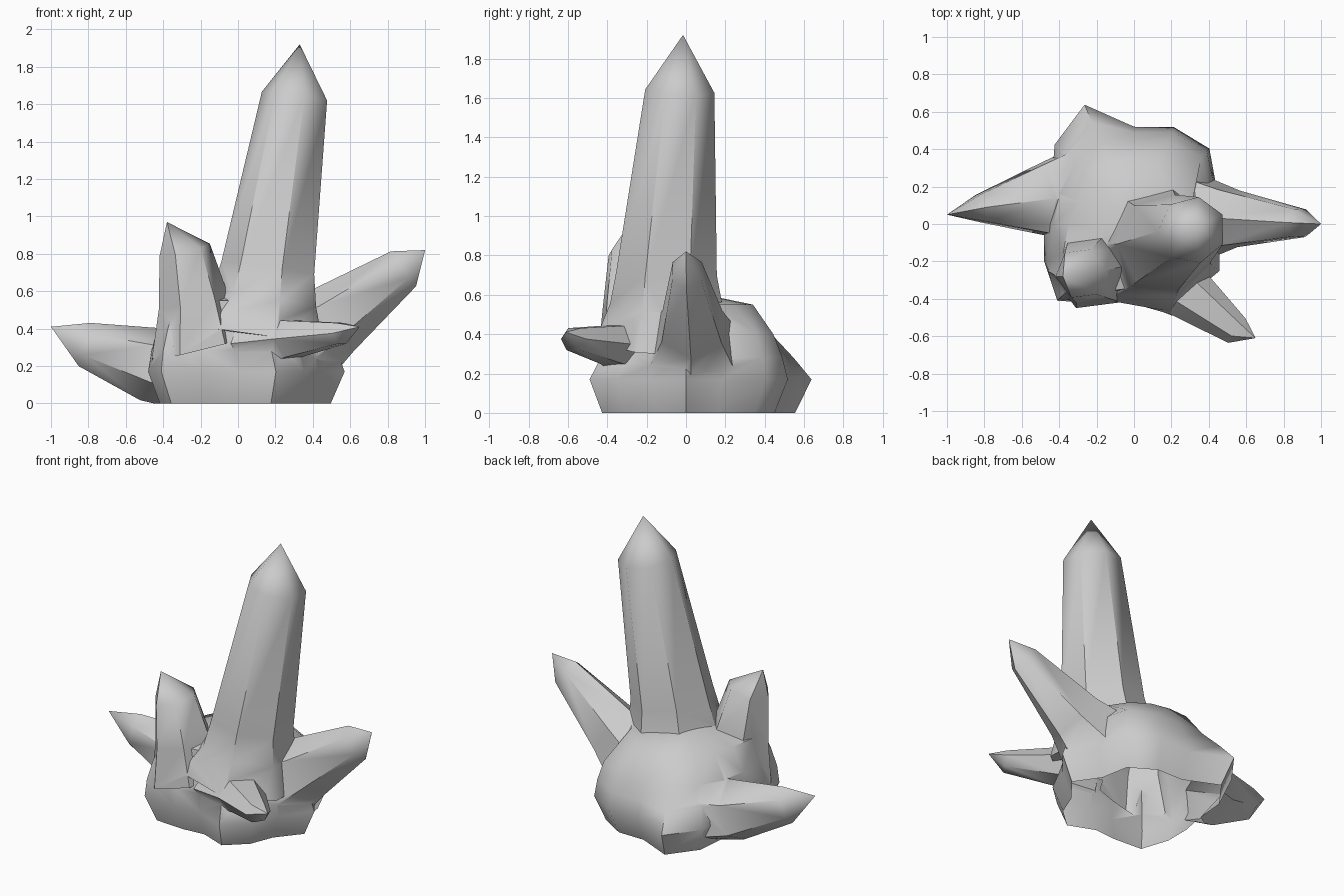
import bpy, bmesh, math
from mathutils import Vector

if "Cube" in bpy.data.objects:
    bpy.data.objects.remove(bpy.data.objects["Cube"])


def make_object(name, rings, top):
    """Loft rings of points (counter-clockwise) into a closed solid with an apex."""
    bm = bmesh.new()
    loops = [[bm.verts.new(p) for p in ring] for ring in rings]
    n = len(loops[0])
    for a, b in zip(loops, loops[1:]):
        for i in range(n):
            j = (i + 1) % n
            bm.faces.new((a[i], a[j], b[j], b[i]))
    bm.faces.new(loops[0][::-1])
    apex = bm.verts.new(top)
    for i in range(n):
        bm.faces.new((loops[-1][i], loops[-1][(i + 1) % n], apex))
    bm.normal_update()
    mesh = bpy.data.meshes.new(name)
    bm.to_mesh(mesh)
    bm.free()
    obj = bpy.data.objects.new(name, mesh)
    bpy.context.collection.objects.link(obj)
    return obj


def crystal(name, sections, tip, sides=6, phase=0.0):
    """Tapered prism; sections are (centre, half width, half height)."""
    tip = Vector(tip)
    axis = (tip - Vector(sections[0][0])).normalized()
    side = Vector((0, 0, 1)).cross(axis).normalized()
    up = axis.cross(side)
    rings = []
    for centre, w, h in sections:
        rings.append([Vector(centre)
                      + side * w * math.cos(phase + math.tau * i / sides)
                      + up * h * math.sin(phase + math.tau * i / sides)
                      for i in range(sides)])
    return make_object(name, rings, tip)


# lumpy rock base: radius every 22.5 degrees, counter-clockwise from +x
widest = [.57, .48, .57, .56, .52, .69, .60, .48, .48, .52, .58, .46, .41, .53, .50, .46]
upper = [.47, .44, .51, .48, .44, .47, .45, .43, .43, .46, .53, .41, .37, .39, .39, .42]
crown = [.40, .34, .34, .34, .34, .36, .33, .32, .35, .41, .47, .39, .34, .33, .33, .38]
middle = [(a + b) / 2 for a, b in zip(widest, upper)]


def ring(radii, z, scale=1.0):
    return [(r * scale * math.cos(math.tau * i / 16), r * scale * math.sin(math.tau * i / 16), z)
            for i, r in enumerate(radii)]


base = make_object("crystal_cluster", [
    ring(widest, -0.08, .83), ring(widest, 0.0, .87), ring(widest, .17),
    ring(middle, .28, 1.02), ring(upper, .40), ring(crown, .55)], (0, 0, .62))

# crystals, each with a flared root
parts = [
    crystal("main_crystal", [((.10, -.10, .35), .38, .40), ((.15, -.10, .55), .295, .295),
                             ((.17, -.10, .72), .262, .262), ((.31, -.033, 1.64), .18, .185)],
            (.33, -.015, 1.92), 7, .35),
    crystal("small_crystal", [((-.22, -.22, .30), .25, .25), ((-.24, -.25, .55), .19, .19),
                              ((-.285, -.265, .82), .14, .14)], (-.38, -.28, .97), 6, .3),
    crystal("right_crystal", [((.28, .03, .30), .27, .28), ((.50, .03, .44), .175, .20),
                              ((.885, .005, .72), .085, .115)], (1, 0, .82), 6, math.pi / 2),
    crystal("left_crystal", [((-.25, .16, .20), .30, .24), ((-.47, .13, .21), .22, .20),
                             ((-.82, .085, .315), .085, .12)], (-1, .05, .41), 6, math.pi / 2),
    crystal("front_crystal", [((.10, -.22, .32), .24, .19), ((.28, -.36, .345), .15, .115),
                              ((.55, -.57, .375), .08, .065)], (.65, -.61, .41), 6, 0),
    crystal("back_bump", [((-.06, .22, .35), .24, .20), ((-.06, .32, .45), .17, .13)],
            (-.06, .37, .50), 7, 0),
]

# fuse the crystals with the base
bpy.context.view_layer.objects.active = base
for part in parts:
    mod = base.modifiers.new("fuse", 'BOOLEAN')
    mod.operation = 'UNION'
    mod.solver = 'EXACT'
    mod.object = part
    bpy.ops.object.modifier_apply(modifier=mod.name)
    bpy.data.objects.remove(part, do_unlink=True)

# trim flat and open at the ground
bm = bmesh.new()
bm.from_mesh(base.data)
bmesh.ops.bisect_plane(bm, geom=bm.verts[:] + bm.edges[:] + bm.faces[:], dist=1e-5,
                       plane_co=(0, 0, 0), plane_no=(0, 0, 1), clear_inner=True)
bm.to_mesh(base.data)
bm.free()

base.select_set(True)
bpy.ops.object.shade_smooth_by_angle(angle=math.radians(50))
